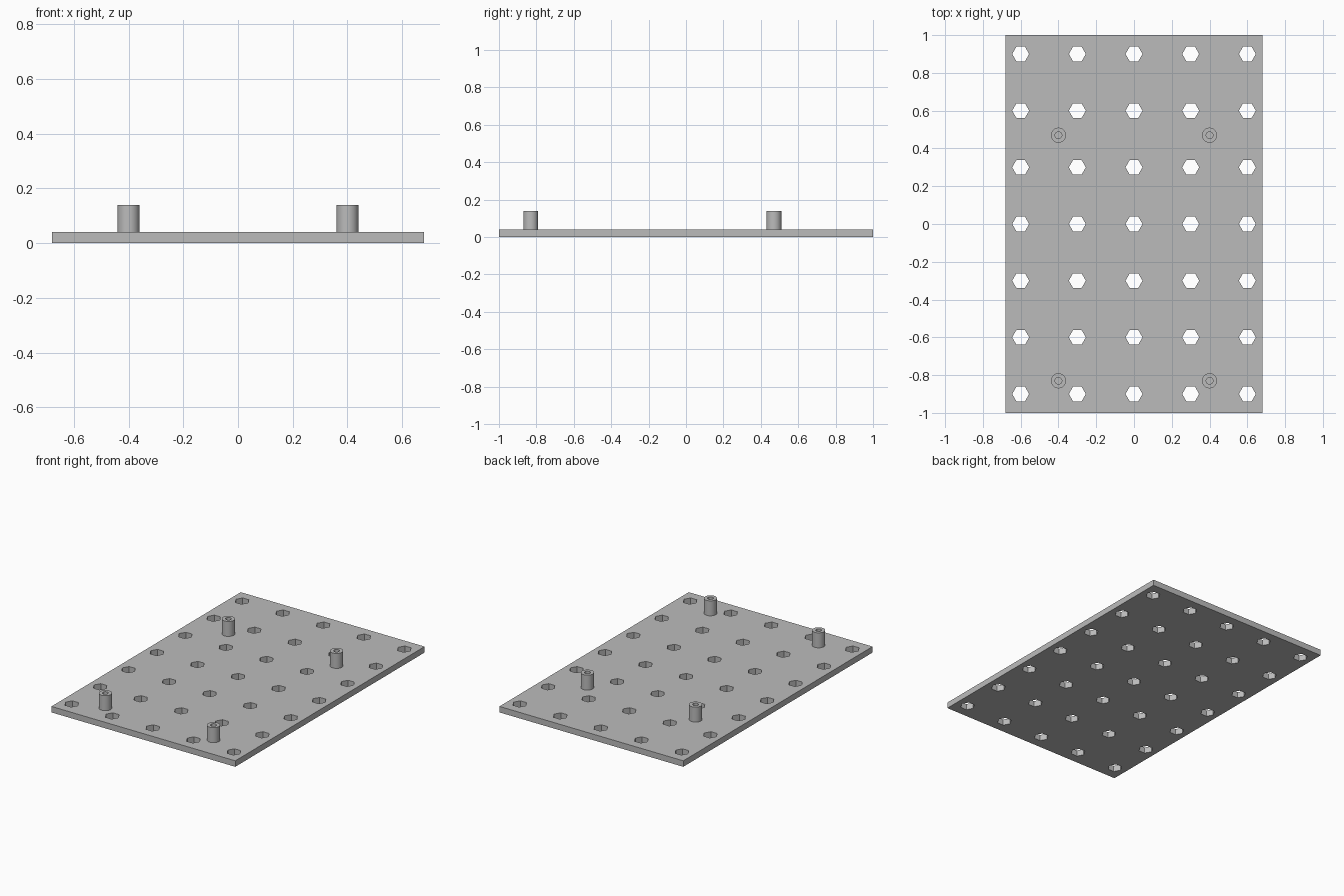
import bpy
import bmesh
from math import radians, tau
from mathutils import Matrix, Vector

cube = bpy.data.objects.get("Cube")
if cube:
    bpy.data.objects.remove(cube, do_unlink=True)

WIDTH, LENGTH, THICK = 1.36, 2.0, 0.04
PITCH, HEX_RADIUS = 0.3, 0.045
POST_TOP, POST_RADIUS, BORE_RADIUS = 0.14, 0.04, 0.018

grey = bpy.data.materials.new("plain grey")
grey.use_nodes = True
grey.diffuse_color = (0.5, 0.5, 0.5, 1)
grey.node_tree.nodes["Principled BSDF"].inputs["Base Color"].default_value = (0.5, 0.5, 0.5, 1)


def make_object(name, bm):
    bmesh.ops.recalc_face_normals(bm, faces=bm.faces)
    mesh = bpy.data.meshes.new(name)
    bm.to_mesh(mesh)
    bm.free()
    mesh.materials.append(grey)
    obj = bpy.data.objects.new(name, mesh)
    bpy.context.collection.objects.link(obj)
    return obj


# Flat base plate
bm = bmesh.new()
bmesh.ops.create_cube(bm, size=1, matrix=Matrix.Translation((0, 0, THICK / 2))
                      @ Matrix.Diagonal((WIDTH, LENGTH, THICK, 1)))
plate = make_object("base_plate", bm)

# Grid of hexagonal through holes, corners pointing along x
bm = bmesh.new()
for col in range(-2, 3):
    for row in range(-3, 4):
        place = (Matrix.Translation((col * PITCH, row * PITCH, THICK / 2))
                 @ Matrix.Rotation(radians(90), 4, 'Z'))
        bmesh.ops.create_cone(bm, cap_ends=True, segments=6, radius1=HEX_RADIUS,
                              radius2=HEX_RADIUS, depth=THICK * 3, matrix=place)
cutter = make_object("hex_hole_cutter", bm)
cutter.hide_render = True
cutter.hide_set(True)
cut = plate.modifiers.new("hex holes", 'BOOLEAN')
cut.operation = 'DIFFERENCE'
cut.solver = 'EXACT'
cut.object = cutter


# Hollow round standoff, spun from its half section
def standoff(name, x, y):
    section = [(POST_RADIUS, THICK), (POST_RADIUS, POST_TOP), (BORE_RADIUS, POST_TOP),
               (BORE_RADIUS, THICK + 0.001), (0, THICK + 0.001)]
    bm = bmesh.new()
    verts = [bm.verts.new((r, 0, z)) for r, z in section]
    edges = [bm.edges.new(pair) for pair in zip(verts, verts[1:])]
    bmesh.ops.spin(bm, geom=verts + edges, cent=Vector(), axis=(0, 0, 1),
                   angle=tau, steps=32, use_merge=True)
    bmesh.ops.remove_doubles(bm, verts=bm.verts, dist=0.0001)
    bmesh.ops.holes_fill(bm, edges=[e for e in bm.edges if e.is_boundary], sides=0)
    obj = make_object(name, bm)
    obj.location = (x, y, 0)
    bpy.ops.object.select_all(action='DESELECT')
    obj.select_set(True)
    bpy.context.view_layer.objects.active = obj
    bpy.ops.object.shade_smooth_by_angle(angle=radians(30))


for side, x in (("left", 0.4), ("right", -0.4)):
    for end, y in (("front", -0.83), ("back", 0.47)):
        standoff(f"{end}_{side}_standoff", x, y)
